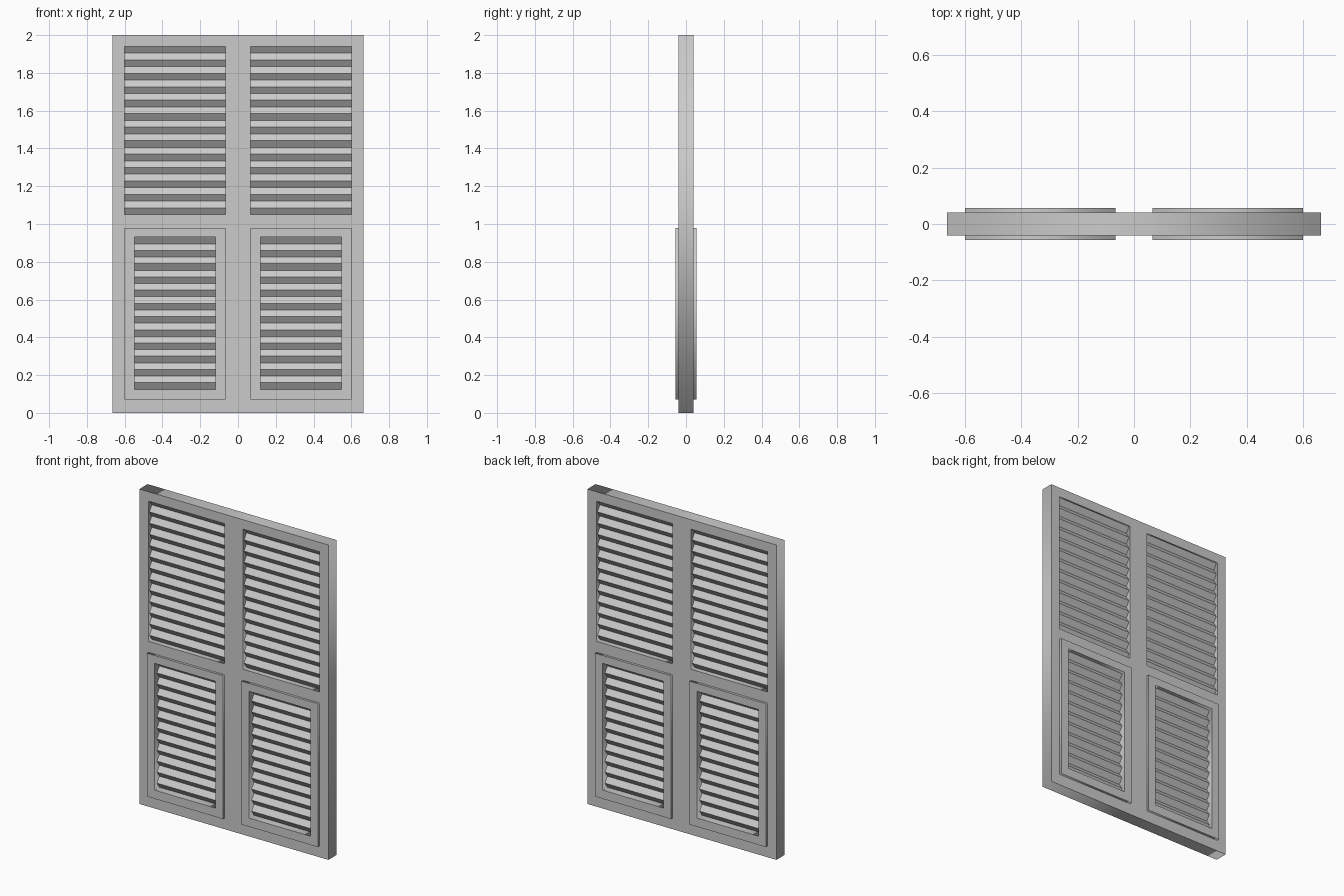
import bpy, bmesh
from math import pi

if "Cube" in bpy.data.objects:
    bpy.data.objects.remove(bpy.data.objects["Cube"])

UPPER = (0.065, 0.60, 1.05, 1.94)    # x0, x1, z0, z1 on the right-hand side
PANEL = (0.065, 0.60, 0.07, 0.98)
LOWER = (0.118, 0.547, 0.125, 0.93)


def flip(r):
    return (-r[1], -r[0], r[2], r[3])


def board(name, outline, holes, half_depth):
    """Upright board with rectangular holes, from an extruded outline."""
    cu = bpy.data.curves.new(name, 'CURVE')
    cu.dimensions = '2D'
    cu.fill_mode = 'BOTH'
    cu.extrude = half_depth
    for x0, x1, z0, z1 in [outline] + holes:
        sp = cu.splines.new('POLY')
        sp.points.add(3)
        for p, (x, z) in zip(sp.points, ((x0, z0), (x1, z0), (x1, z1), (x0, z1))):
            p.co = (x, z, 0, 1)
        sp.use_cyclic_u = True
    ob = bpy.data.objects.new(name, cu)
    ob.rotation_euler.x = pi / 2
    bpy.context.collection.objects.link(ob)
    bpy.ops.object.select_all(action='DESELECT')
    ob.select_set(True)
    bpy.context.view_layer.objects.active = ob
    bpy.ops.object.convert(target='MESH')


def louvre(name, rect, steps, ridge=0.032, valley=0.008):
    """Bank of double-sided slats: a zigzag profile swept along x."""
    x0, x1, z0, z1 = rect
    h = (z1 - z0) / steps
    front = [(-(ridge if i % 2 else valley), z0 + i * h) for i in range(steps + 1)]
    profile = front + [(-y, z) for y, z in reversed(front)]
    bm = bmesh.new()
    face = bm.faces.new([bm.verts.new((x0, y, z)) for y, z in profile])
    ext = bmesh.ops.extrude_face_region(bm, geom=[face])
    moved = [g for g in ext['geom'] if isinstance(g, bmesh.types.BMVert)]
    bmesh.ops.translate(bm, verts=moved, vec=(x1 - x0, 0, 0))
    bmesh.ops.recalc_face_normals(bm, faces=bm.faces[:])
    me = bpy.data.meshes.new(name)
    bm.to_mesh(me)
    bm.free()
    bpy.context.collection.objects.link(bpy.data.objects.new(name, me))


# Main door slab with four openings
board("door_slab", (-0.664, 0.664, 0, 2),
      [UPPER, flip(UPPER), LOWER, flip(LOWER)], 0.041)

# Raised lower frames and louvres on both leaves
for side, place in (("right", lambda r: r), ("left", flip)):
    board("lower_frame_" + side, place(PANEL), [place(LOWER)], 0.056)
    louvre("upper_slats_" + side, place(UPPER), 25)
    louvre("lower_slats_" + side, place(LOWER), 23)
